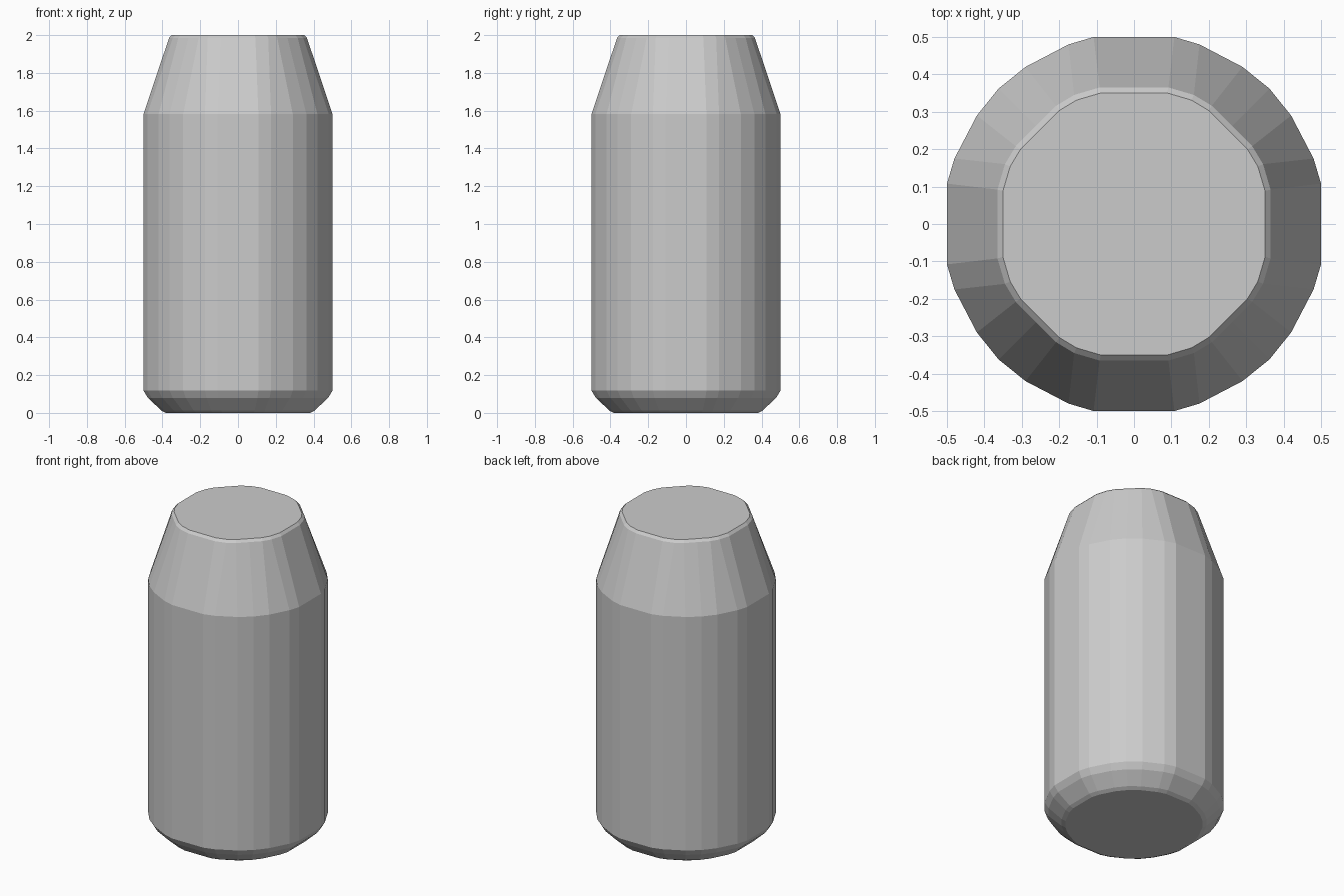
import bpy, bmesh

if "Cube" in bpy.data.objects:
    bpy.data.objects.remove(bpy.data.objects["Cube"])

# One quadrant of the faceted cross-section: body and narrower neck
BODY = [(0.5, 0.108), (0.48, 0.175), (0.42, 0.29), (0.362, 0.362),
        (0.29, 0.42), (0.175, 0.48), (0.108, 0.5)]
NECK = [(0.365, 0.092), (0.345, 0.16), (0.316, 0.208), (0.262, 0.262),
        (0.208, 0.316), (0.16, 0.345), (0.092, 0.365)]


def full_ring(quadrant):
    """Rotate the quadrant four times around z."""
    pts = []
    q = list(quadrant)
    for _ in range(4):
        pts += q
        q = [(-y, x) for x, y in q]
    return pts


# Stack of sections: (section, scale, height)
LEVELS = [(BODY, 0.765, 0.0), (BODY, 0.81, 0.012), (BODY, 0.955, 0.08),
          (BODY, 1.0, 0.118), (BODY, 1.0, 1.583), (NECK, 1.0, 1.985),
          (NECK, 0.96, 2.0)]

# Can body with chamfered base and tapered shoulder
bm = bmesh.new()
rings = [[bm.verts.new((x * s, y * s, z)) for x, y in full_ring(sec)]
         for sec, s, z in LEVELS]
n = len(rings[0])
for low, high in zip(rings, rings[1:]):
    for i in range(n):
        j = (i + 1) % n
        bm.faces.new((low[i], low[j], high[j], high[i]))
bm.faces.new(rings[0][::-1])
bm.faces.new(rings[-1])
bmesh.ops.recalc_face_normals(bm, faces=bm.faces)

mesh = bpy.data.meshes.new("can_body")
bm.to_mesh(mesh)
bm.free()
bpy.context.collection.objects.link(bpy.data.objects.new("can_body", mesh))
